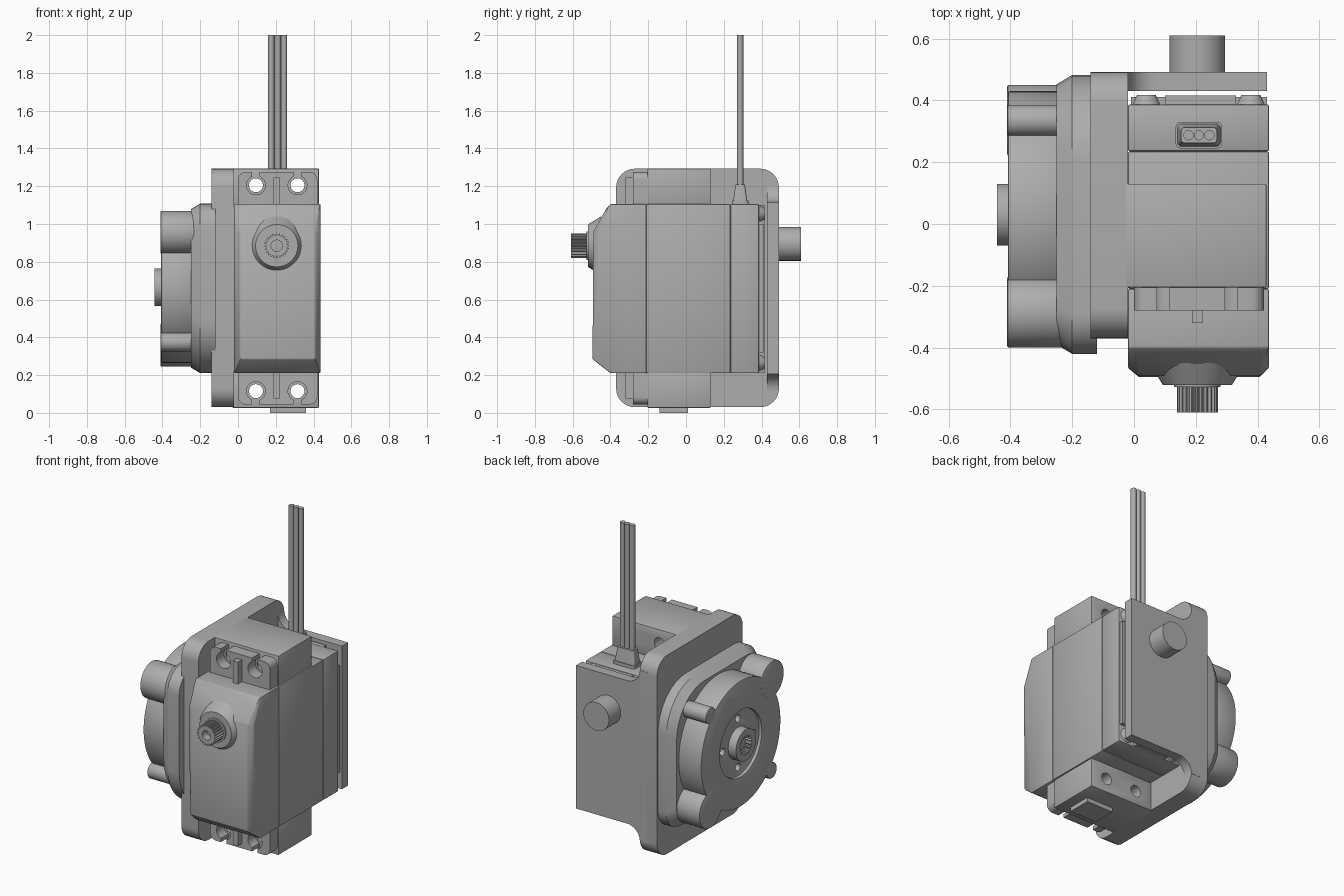
import bpy, bmesh
from math import sin, cos, pi, radians
from mathutils import Vector

if "Cube" in bpy.data.objects:
    bpy.data.objects.remove(bpy.data.objects["Cube"])

grey = bpy.data.materials.new("matte grey")
grey.use_nodes = True
grey.diffuse_color = (0.42, 0.42, 0.42, 1)
grey.node_tree.nodes["Principled BSDF"].inputs["Base Color"].default_value = grey.diffuse_color
parts = []


def finish(name, bm):
    bmesh.ops.recalc_face_normals(bm, faces=bm.faces)
    mesh = bpy.data.meshes.new(name)
    bm.to_mesh(mesh)
    bm.free()
    obj = bpy.data.objects.new(name, mesh)
    bpy.context.collection.objects.link(obj)
    mesh.materials.append(grey)
    parts.append(obj)
    return obj


def place(axis, p, d):
    return {"x": (d, *p), "y": (p[0], d, p[1]), "z": (*p, d)}[axis]


def prism(name, axis, pts, a, b, end=None):
    """Extrude a flat profile along an axis, optionally into another profile."""
    bm = bmesh.new()
    lo = [bm.verts.new(place(axis, p, a)) for p in pts]
    hi = [bm.verts.new(place(axis, p, b)) for p in (end or pts)]
    bm.faces.new(lo)
    bm.faces.new(hi)
    for i in range(len(lo)):
        j = (i + 1) % len(lo)
        bm.faces.new((lo[i], lo[j], hi[j], hi[i]))
    return finish(name, bm)


def arc(c, r, start, stop, n):
    angles = [radians(start + (stop - start) * i / n) for i in range(n + 1)]
    return [(c[0] + r * cos(t), c[1] + r * sin(t)) for t in angles]


def circle(c, r, n=48):
    return arc(c, r, 0, 360, n)[:-1]


def gear(c, r_out, r_in, teeth):
    n = teeth * 4
    radius = [r_out, r_out, r_in, r_in]
    return [(c[0] + radius[i % 4] * cos(2 * pi * i / n),
             c[1] + radius[i % 4] * sin(2 * pi * i / n)) for i in range(n)]


def rect(u0, u1, v0, v1, r=None):
    """Rectangle; r gives corner radii: low-low, high-low, high-high, low-high."""
    if r is None:
        return [(u0, v0), (u1, v0), (u1, v1), (u0, v1)]
    out = []
    for i, (u, v, su, sv) in enumerate(((u0, v0, 1, 1), (u1, v0, -1, 1),
                                        (u1, v1, -1, -1), (u0, v1, 1, -1))):
        out += arc((u + su * r[i], v + sv * r[i]), r[i], 180 + 90 * i, 270 + 90 * i, 8)
    return out


def apply(obj, mod):
    with bpy.context.temp_override(object=obj, active_object=obj):
        bpy.ops.object.modifier_apply(modifier=mod.name)


def cut(obj, cutter):
    mod = obj.modifiers.new("cut", "BOOLEAN")
    mod.operation, mod.solver, mod.object = "DIFFERENCE", "EXACT", cutter
    apply(obj, mod)
    parts.remove(cutter)
    bpy.data.objects.remove(cutter)


def bevel(obj, width, segments=2):
    mod = obj.modifiers.new("bevel", "BEVEL")
    mod.width, mod.segments, mod.limit_method = width, segments, "ANGLE"
    apply(obj, mod)
    return obj


def flip(pts):
    """Mirror a profile between the upper and lower mounts."""
    return [(u, 1.32 - v) for u, v in pts]


# Motor case: middle, rear cover and raised rear panel
case = rect(-0.02, 0.437, 0.21, 1.105)
bevel(prism("case_middle", "y", case, -0.21, 0.235), 0.007)
bevel(prism("case_rear_cover", "y", case, 0.235, 0.387), 0.007)
prism("rear_panel_upright", "y", rect(0.1, 0.33, 0.21, 1.1), 0.38, 0.415)
prism("rear_panel_wide", "y", rect(-0.01, 0.43, 0.32, 1.0), 0.38, 0.41)

# Front cover: two side profiles joined by chamfers
outer = [(-0.21, 0.21), (-0.40, 0.21), (-0.465, 0.8), (-0.465, 0.95), (-0.40, 1.105), (-0.21, 1.105)]
inner = [(-0.40, 0.25), (-0.495, 0.285), (-0.49, 0.96), (-0.42, 1.085)]
bm = bmesh.new()
for pts, x0, x1 in ((outer, -0.02, 0.437), (inner, 0.012, 0.41)):
    for y, z in pts:
        bm.verts.new((x0, y, z))
        bm.verts.new((x1, y, z))
hull = bmesh.ops.convex_hull(bm, input=bm.verts)
loose = [v for v in bm.verts if not v.link_faces]
bmesh.ops.delete(bm, geom=loose, context="VERTS")
bmesh.ops.dissolve_limit(bm, angle_limit=radians(1), verts=bm.verts, edges=bm.edges)
bevel(finish("case_front_cover", bm), 0.006)

# Output shaft on its conical collar
shaft = (0.205, 0.885)
prism("shaft_collar", "y", circle(shaft, 0.155), -0.45, -0.52, circle(shaft, 0.112))
spline = prism("splined_shaft", "y", gear(shaft, 0.066, 0.056, 24), -0.51, -0.61)
cut(spline, prism("cutter", "y", circle(shaft, 0.03, 24), -0.56, -0.7))
prism("shaft_base", "y", circle(shaft, 0.075), -0.51, -0.527)

# Case screws
for x in (0.04, 0.378):
    for z in (0.265, 1.055):
        prism("case_screw", "y", circle((x, z), 0.048, 32), 0.38, 0.418, circle((x, z), 0.03, 32))

# Upper and lower mounts: servo tab, rib and bracket block
for name, side in (("upper", list), ("lower", flip)):
    tab = prism(name + "_tab", "y", side(rect(0.0, 0.42, 1.09, 1.275, [0.01, 0.01, 0.04, 0.04])), -0.28, -0.2)
    block = bevel(prism(name + "_bracket_block", "y", side(rect(-0.03, 0.428, 1.1, 1.293)), -0.205, 0.13), 0.004)
    for x in (0.095, 0.315):
        hole = (x, 1.205)
        cut(tab, prism("cutter", "y", side(circle(hole, 0.05, 32)), -0.4, -0.1))
        cut(tab, prism("cutter", "y", side(rect(x - 0.02, x + 0.02, 1.2, 1.4)), -0.4, -0.1))
        cut(block, prism("cutter", "y", side(circle(hole, 0.037, 32)), -0.4, 0.3))
    prism(name + "_rib", "y", side(rect(0.188, 0.223, 1.09, 1.245)), -0.32, -0.27)

# Small plain pad beneath the lower block
prism("bottom_pad", "z", rect(0.17, 0.36, -0.14, 0.01), 0.0, 0.035)

# Bracket: side plate, rear plate with concave fillets, and idler peg
prism("side_plate", "x", rect(-0.37, 0.492, 0.03, 1.293, [0.1] * 4), -0.14, -0.02)
low = arc((0.07, 0.115), 0.09, 180, 90, 8)
rear = [(-0.08, 0.115)] + low + [(0.43, 0.205), (0.43, 1.115)] + flip(low)[::-1] + [(-0.08, 1.205)]
prism("rear_plate", "y", rear, 0.43, 0.492)
prism("idler_peg", "y", circle((0.205, 0.895), 0.09), 0.48, 0.61)

# Gearbox base with sloped rim
radii = [0.28, 0.13, 0.28, 0.13]
base = rect(-0.42, 0.482, 0.21, 1.108, radii)
rim = rect(-0.39, 0.452, 0.24, 1.078, radii)
prism("gearbox_base", "x", base, -0.02 - 0.1, -0.2)
prism("gearbox_rim", "x", base, -0.2, -0.25, rim)

# Gearbox drum with recessed face and four drilled holes
centre = (0.03, 0.665)
drum = prism("gearbox_drum", "x", circle(centre, 0.4, 96), -0.24, -0.408)
cut(drum, prism("cutter", "x", circle(centre, 0.21), -0.388, -0.5))
for y, z in circle(centre, 0.155, 4):
    cut(drum, prism("cutter", "x", circle((y, z), 0.022, 24), -0.35, -0.5))
bevel(drum, 0.006)

# Corner bosses: two large, two small
for y, z, r in ((-0.285, 0.955, 0.115), (0.335, 0.36, 0.115), (-0.28, 0.375, 0.05), (0.335, 0.96, 0.05)):
    bevel(prism("corner_boss", "x", circle((y, z), r), -0.2, -0.41), 0.006)

# Output hub with toothed bore
hub = prism("output_hub", "x", circle(centre, 0.1), -0.37, -0.443)
cut(hub, prism("cutter", "x", gear(centre, 0.062, 0.05, 16), -0.4, -0.5))

# Cable: tapered grommet and three wires
prism("cable_grommet_foot", "z", rect(0.135, 0.285, 0.245, 0.33, [0.015] * 4), 1.09, 1.125)
prism("cable_grommet", "z", rect(0.14, 0.28, 0.25, 0.325, [0.015] * 4), 1.12, 1.21,
      rect(0.152, 0.268, 0.262, 0.312, [0.012] * 4))
for x in (0.176, 0.21, 0.244):
    prism("wire", "z", circle((x, 0.287), 0.0165, 20), 1.15, 2.0)

# Smooth the round surfaces, keep the edges sharp
for obj in bpy.context.selected_objects:
    obj.select_set(False)
for obj in parts:
    obj.select_set(True)
bpy.context.view_layer.objects.active = parts[0]
bpy.ops.object.shade_smooth_by_angle(angle=radians(30))
